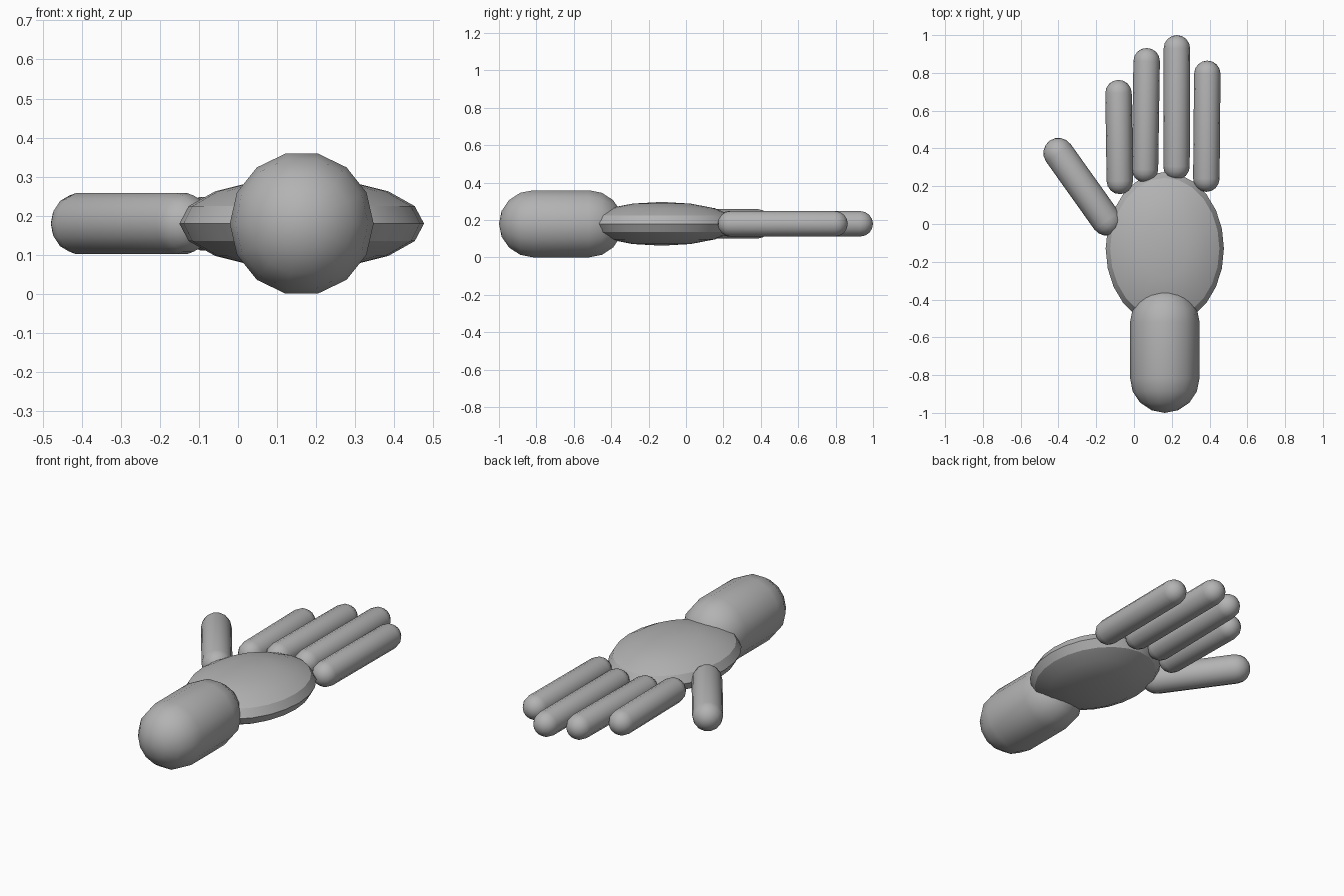
import bpy, bmesh, math
from mathutils import Vector

cube = bpy.data.objects.get("Cube")
if cube:
    bpy.data.objects.remove(cube, do_unlink=True)

# One plain grey for the whole hand
GREY = (0.45, 0.45, 0.45, 1)
grey = bpy.data.materials.new("grey")
grey.use_nodes = True
grey.diffuse_color = GREY
grey.node_tree.nodes["Principled BSDF"].inputs["Base Color"].default_value = GREY

MID_Z = 0.18
SIDES = 14
CAP_RINGS = 4


def finish(name, bm):
    bmesh.ops.recalc_face_normals(bm, faces=bm.faces)
    mesh = bpy.data.meshes.new(name)
    bm.to_mesh(mesh)
    bm.free()
    mesh.materials.append(grey)
    obj = bpy.data.objects.new(name, mesh)
    bpy.context.collection.objects.link(obj)
    bpy.ops.object.select_all(action="DESELECT")
    obj.select_set(True)
    bpy.context.view_layer.objects.active = obj
    bpy.ops.object.shade_smooth_by_angle(angle=math.radians(30))


def capsule(name, base, tip, radius):
    """Round-ended rod lying flat; base and tip are the cap centres."""
    a, b = Vector((*base, MID_Z)), Vector((*tip, MID_Z))
    axis = (b - a).normalized()
    up = Vector((0, 0, 1))
    side = axis.cross(up)
    bm = bmesh.new()
    rings = []
    for centre, start in ((a, -CAP_RINGS + 1), (b, 0)):
        for i in range(start, start + CAP_RINGS):
            lat = math.pi / 2 * i / CAP_RINGS
            mid = centre + axis * radius * math.sin(lat)
            r = radius * math.cos(lat)
            turns = [math.tau * k / SIDES for k in range(SIDES)]
            rings.append([bm.verts.new(mid + r * (side * math.cos(t) + up * math.sin(t)))
                          for t in turns])
    for r1, r2 in zip(rings, rings[1:]):
        for k in range(SIDES):
            n = (k + 1) % SIDES
            bm.faces.new((r1[k], r1[n], r2[n], r2[k]))
    for ring, pole in ((rings[0], a - axis * radius), (rings[-1], b + axis * radius)):
        p = bm.verts.new(pole)
        for k in range(SIDES):
            bm.faces.new((ring[k], ring[(k + 1) % SIDES], p))
    finish(name, bm)


# Palm: flattened ball with a creased rim
bm = bmesh.new()
bmesh.ops.create_uvsphere(bm, u_segments=24, v_segments=8, radius=1)
bmesh.ops.scale(bm, vec=(0.313, 0.405, 0.117), verts=bm.verts)
bmesh.ops.translate(bm, vec=(0.163, -0.13, MID_Z), verts=bm.verts)
finish("palm", bm)

# Wrist, thumb and fingers
capsule("wrist", (0.163, -0.816), (0.163, -0.52), 0.184)
capsule("thumb", (-0.145, 0.018), (-0.4, 0.376), 0.08)
fingers = {
    "little_finger": ((0.383, 0.24), (0.388, 0.795)),
    "ring_finger": ((0.225, 0.305), (0.227, 0.93)),
    "middle_finger": ((0.058, 0.29), (0.067, 0.862)),
    "index_finger": ((-0.075, 0.228), (-0.082, 0.693)),
}
for name, (base, tip) in fingers.items():
    capsule(name, base, tip, 0.07)
